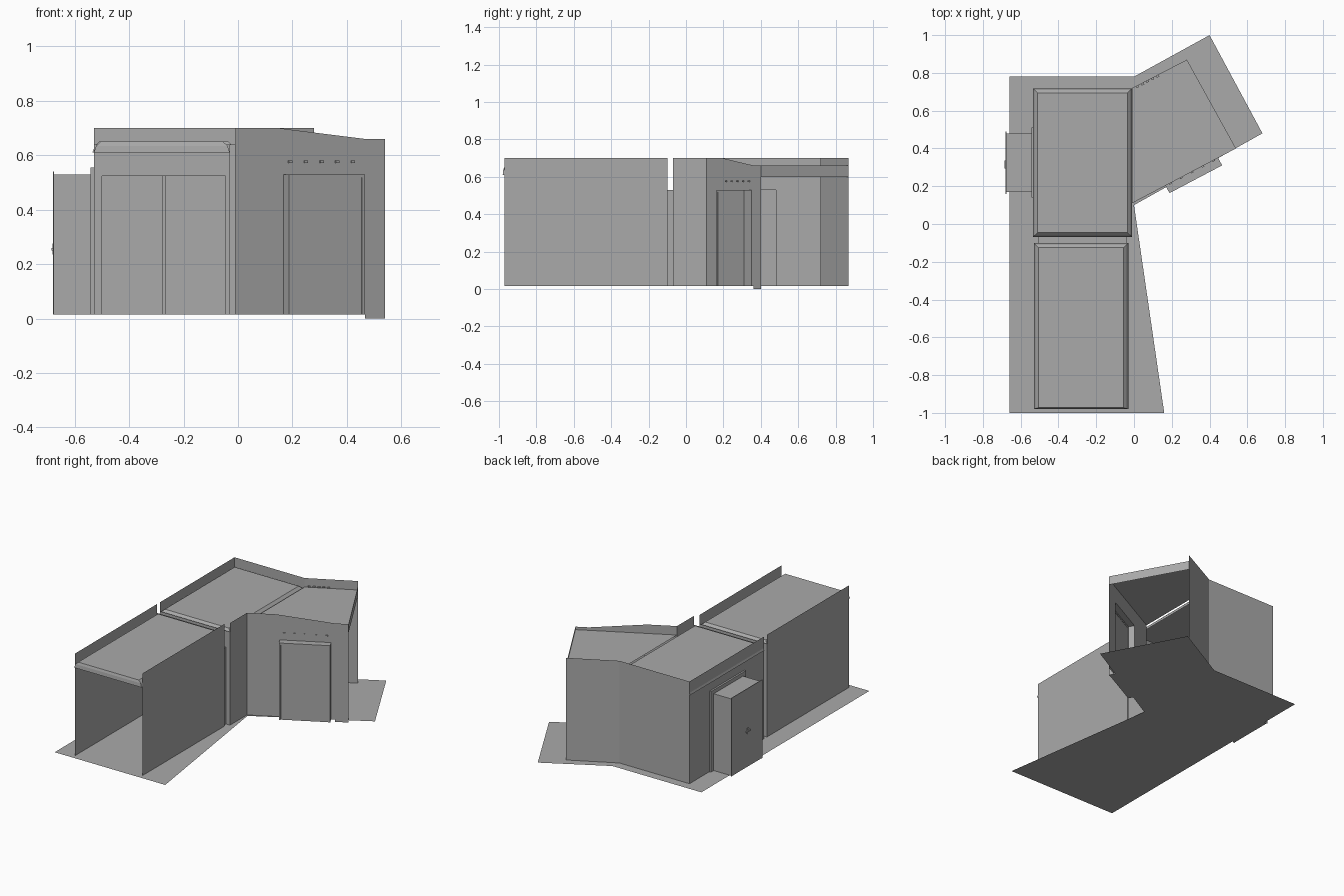
import bpy, bmesh
from math import hypot

if "Cube" in bpy.data.objects:
    bpy.data.objects.remove(bpy.data.objects["Cube"])

grey = bpy.data.materials.new("plain grey")
grey.use_nodes = True
grey.diffuse_color = (0.4, 0.4, 0.4, 1)
grey.node_tree.nodes["Principled BSDF"].inputs["Base Color"].default_value = (0.4, 0.4, 0.4, 1)

FLOOR, TOP, DOOR = 0.015, 0.70, 0.53


def make(name, bm):
    mesh = bpy.data.meshes.new(name)
    bm.to_mesh(mesh)
    bm.free()
    mesh.materials.append(grey)
    obj = bpy.data.objects.new(name, mesh)
    bpy.context.collection.objects.link(obj)
    return obj


class Wall:
    """Wall line from a to b; u runs along it, d points outward (right of a to b)."""

    def __init__(self, a, b):
        self.a = a
        self.length = hypot(b[0] - a[0], b[1] - a[1])
        self.dir = ((b[0] - a[0]) / self.length, (b[1] - a[1]) / self.length)

    def at(self, u, d, z):
        (x, y), (ux, uy) = self.a, self.dir
        return (x + ux * u + uy * d, y + uy * u - ux * d, z)

    def sheet(self, name, outline, d=0):
        bm = bmesh.new()
        bm.faces.new([bm.verts.new(self.at(u, d, z)) for u, z in outline])
        return make(name, bm)

    def plain(self, name, z0=FLOOR, z1=TOP):
        n = self.length
        return self.sheet(name, [(0, z0), (n, z0), (n, z1), (0, z1)])

    def box(self, name, u0, u1, d0, d1, z0, z1, open_back=False):
        bm = bmesh.new()
        low = [bm.verts.new(self.at(u, d, z0)) for u, d in ((u0, d0), (u0, d1), (u1, d1), (u1, d0))]
        high = [bm.verts.new(self.at(u, d, z1)) for u, d in ((u0, d0), (u0, d1), (u1, d1), (u1, d0))]
        bm.faces.new(low)
        bm.faces.new(high)
        for i in range(3 if open_back else 4):
            j = (i + 1) % 4
            bm.faces.new((low[i], low[j], high[j], high[i]))
        bmesh.ops.recalc_face_normals(bm, faces=bm.faces)
        return make(name, bm)

    def frame(self, name, u0, u1, z1, w, d0, d1):
        self.box(name + "_post_a", u0, u0 + w, d0, d1, FLOOR, z1)
        self.box(name + "_post_b", u1 - w, u1, d0, d1, FLOOR, z1)
        self.box(name + "_head", u0 + w, u1 - w, d0, d1, z1 - w, z1)


def coved_roof(name, x0, x1, y0, y1, front):
    """Flat roof panel whose rim curves down; front is the inset of the -y side."""
    bm = bmesh.new()
    rings = []
    for f, z in ((0, 0.61), (0.35, 0.635), (1, 0.65)):
        i, g = 0.025 * f, front * f
        rings.append([bm.verts.new(p) for p in ((x0 + i, y0 + g, z), (x1 - i, y0 + g, z),
                                                (x1 - i, y1 - i, z), (x0 + i, y1 - i, z))])
    for a, b in zip(rings, rings[1:]):
        for i in range(4):
            j = (i + 1) % 4
            bm.faces.new((a[i], a[j], b[j], b[i]))
    bm.faces.new(rings[-1])
    return make(name, bm)


def slab(name, points, z):
    bm = bmesh.new()
    bm.faces.new([bm.verts.new((x, y, z)) for x, y in points])
    return make(name, bm)


# Ground sheet
slab("ground", [(-0.66, -1), (0.16, -1), (0, 0.10), (0.68, 0.48), (0.40, 1), (0, 0.78), (-0.66, 0.78)], FLOOR)

# Open-ended tunnel
Wall((-0.53, -0.10), (-0.53, -0.97)).plain("tunnel_right_wall")
Wall((-0.03, -0.97), (-0.03, -0.10)).plain("tunnel_left_wall")
coved_roof("tunnel_roof", -0.53, -0.03, -0.98, -0.10, 0.008)

# Main room shell
Wall((-0.01, 0.72), (-0.53, 0.72)).plain("room_back_wall")
Wall((-0.01, -0.07), (-0.01, 0.11)).plain("room_left_wall")
coved_roof("room_roof", -0.535, -0.01, -0.068, 0.718, 0.022)

# Partitions with a double door between tunnel and room
for label, y, x1 in (("tunnel", -0.10, -0.03), ("room", -0.07, -0.01)):
    part = Wall((-0.53, y), (x1, y))
    n = part.length
    part.sheet(label + "_partition", [(0, FLOOR), (0.025, FLOOR), (0.025, DOOR), (0.49, DOOR),
                                      (0.49, FLOOR), (n, FLOOR), (n, 0.64), (0, 0.64)])
gate = Wall((-0.53, -0.10), (-0.03, -0.10))
gate.frame("gate_frame", 0.025, 0.49, DOOR, 0.006, -0.03, 0.004)
for label, u0, u1, w0 in (("right", 0.031, 0.255, 0.10), ("left", 0.261, 0.484, 0.335)):
    gate.box(label + "_gate_door", u0, u1, -0.02, -0.012, FLOOR, DOOR - 0.006)
    gate.box(label + "_gate_window", w0, w0 + 0.08, -0.012, -0.009, 0.34, 0.43)

# Side wall with an alcove and its door
side = Wall((-0.53, 0.72), (-0.53, -0.07))
n = side.length
side.sheet("room_right_wall", [(0, FLOOR), (0.24, FLOOR), (0.24, DOOR), (0.55, DOOR),
                               (0.55, FLOOR), (n, FLOOR), (n, TOP), (0, TOP)])
side.box("alcove", 0.24, 0.55, 0, 0.148, FLOOR, DOOR, open_back=True)
side.frame("alcove_wall_frame", 0.21, 0.58, 0.555, 0.025, 0, 0.012)
side.frame("alcove_door_edge", 0.23, 0.56, 0.54, 0.01, 0.146, 0.15)
side.box("alcove_handle", 0.385, 0.425, 0.148, 0.155, 0.25, 0.26)
side.box("alcove_handle_plate", 0.40, 0.41, 0.148, 0.151, 0.235, 0.275)

# Angled wing: front wall with sloping parapet, back wall, open end with lintel
A, B, C, D = (-0.01, 0.11), (0.54, 0.40), (0.28, 0.87), (-0.01, 0.72)
wing = Wall(A, B)
n = wing.length
wing.sheet("wing_front_wall", [(0, FLOOR), (0.20, FLOOR), (0.20, DOOR), (0.515, DOOR), (0.515, FLOOR),
                               (0.54, FLOOR), (0.54, 0), (n, 0), (n, 0.66), (0.54, 0.66), (0.18, TOP), (0, TOP)])
back = Wall(C, D)
back.plain("wing_back_wall")
Wall(B, C).plain("wing_end_lintel", 0.60, 0.66)
slab("wing_roof", [A, B, C, D], 0.64)

# Wing doorway box
wing.box("wing_doorway", 0.20, 0.515, 0, 0.042, FLOOR, DOOR, open_back=True)
wing.frame("wing_door_frame", 0.20, 0.515, DOOR, 0.012, 0.04, 0.045)

# Small lamps and fixings
for i in range(5):
    u = 0.22 + i * 0.065
    wing.box("door_lamp_%d" % i, u, u + 0.015, 0, 0.006, 0.572, 0.58)
    back.box("back_fixing_%d" % i, 0.17 + i * 0.03, 0.185 + i * 0.03, -0.012, 0, 0.645, 0.65)
